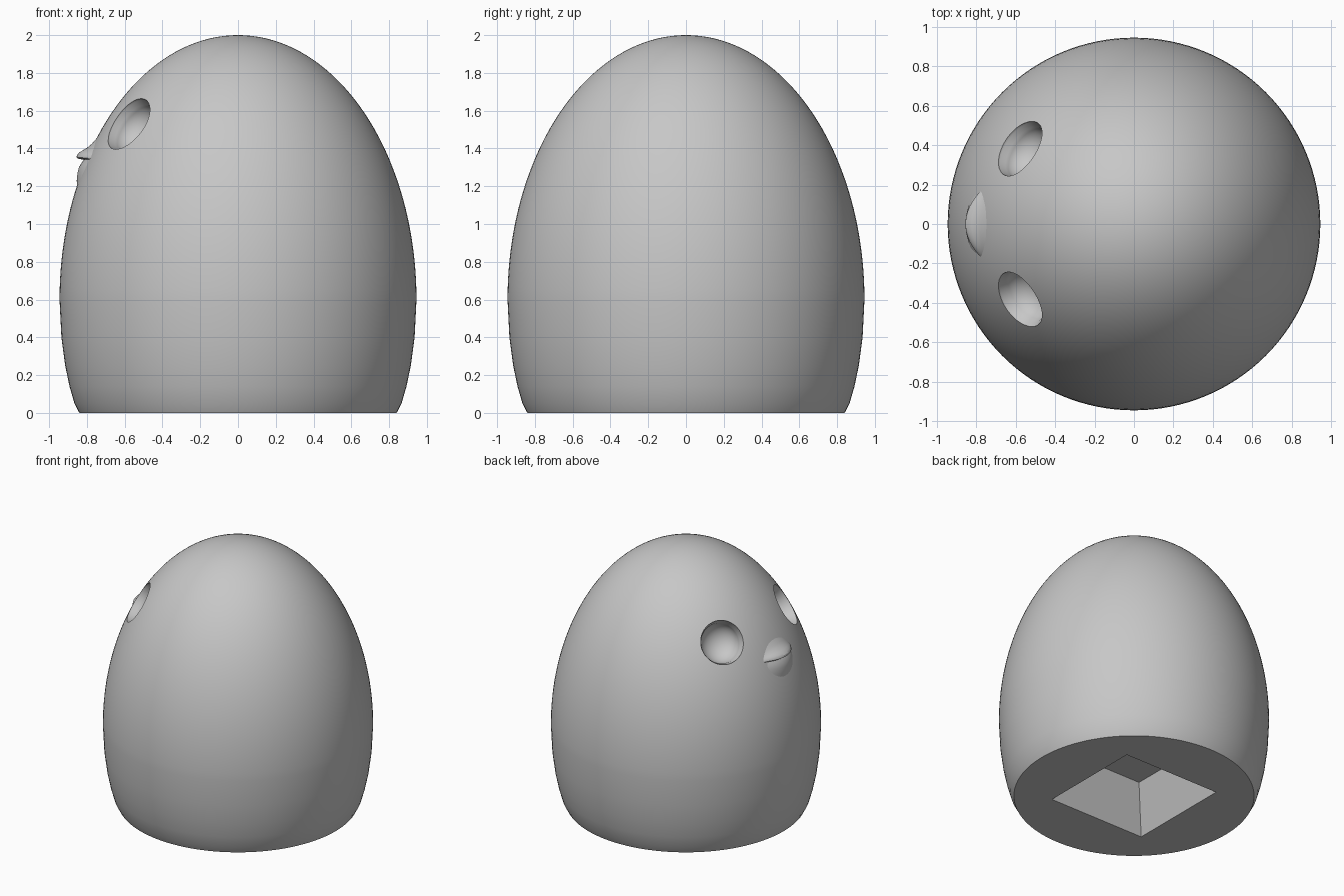
import bpy, bmesh, math
from mathutils import Vector, Matrix

if "Cube" in bpy.data.objects:
    bpy.data.objects.remove(bpy.data.objects["Cube"], do_unlink=True)

# Single plain grey
grey = bpy.data.materials.new("plain grey")
grey.use_nodes = True
colour = (0.57, 0.57, 0.57, 1)
grey.diffuse_color = colour
grey.node_tree.nodes["Principled BSDF"].inputs["Base Color"].default_value = colour

RADIUS, WAIST, CROWN = 0.945, 0.6, 1.4


def egg(z):
    """Radius of the upper body at height z."""
    return RADIUS * math.sqrt(max(0, 1 - ((z - WAIST) / CROWN) ** 2))


def finish(name, bm):
    bmesh.ops.recalc_face_normals(bm, faces=bm.faces)
    mesh = bpy.data.meshes.new(name)
    bm.to_mesh(mesh)
    bm.free()
    obj = bpy.data.objects.new(name, mesh)
    bpy.context.collection.objects.link(obj)
    mesh.materials.append(grey)
    return obj


def lathe(name, profile, segments):
    """Closed turned solid; the profile starts and ends on the axis."""
    bm = bmesh.new()
    verts = [bm.verts.new((r, 0, z)) for r, z in profile]
    edges = [bm.edges.new(pair) for pair in zip(verts, verts[1:])]
    bmesh.ops.spin(bm, geom=verts + edges, axis=(0, 0, 1), cent=(0, 0, 0),
                   angle=2 * math.pi, steps=segments)
    bmesh.ops.remove_doubles(bm, verts=bm.verts, dist=1e-5)
    return finish(name, bm)


def select(obj):
    bpy.ops.object.select_all(action='DESELECT')
    obj.select_set(True)
    bpy.context.view_layer.objects.active = obj


def cut(target, cutter):
    select(target)
    mod = target.modifiers.new("cut", 'BOOLEAN')
    mod.operation, mod.object, mod.solver = 'DIFFERENCE', cutter, 'EXACT'
    bpy.ops.object.modifier_apply(modifier=mod.name)
    bpy.data.objects.remove(cutter, do_unlink=True)


# Egg body with a tucked-in flat base
base = [(0, 0), (0.84, 0), (0.866, 0.05), (0.892, 0.14), (0.915, 0.25), (0.935, 0.4)]
angles = [math.radians(90 * i / 40) for i in range(41)]
dome = [(RADIUS * math.cos(a), WAIST + CROWN * math.sin(a)) for a in angles]
dome[-1] = (0, WAIST + CROWN)
body = lathe("body", base + dome, 128)

# Eye sockets: chamfered rim around a round bowl
bowl = [(0.143 * math.sin(a), 0.03 - 0.12 * math.cos(a) - 0.07)
        for a in (math.radians(9 * i) for i in range(11))]
bowl[0] = (0, bowl[0][1])
for side in (-1, 1):
    spot = Vector((-0.58, side * 0.385, 1.53))
    normal = Vector((spot.x / RADIUS ** 2, spot.y / RADIUS ** 2,
                     (spot.z - WAIST) / CROWN ** 2)).normalized()
    socket = lathe("socket_cutter", bowl + [(0.157, -0.014), (0.157, 0.1), (0, 0.1)], 48)
    socket.matrix_world = Matrix.Translation(spot) @ normal.to_track_quat('Z', 'Y').to_matrix().to_4x4()
    bpy.context.view_layer.update()
    cut(body, socket)

# Tapered square pocket under the base
bm = bmesh.new()
bmesh.ops.create_cube(bm, size=1)
for v in bm.verts:
    top = v.co.z > 0
    half = 0.285 if top else 0.418
    v.co = Vector((math.copysign(half, v.co.x), math.copysign(half, v.co.y),
                   0.34 if top else -0.03))
cut(body, finish("pocket_cutter", bm))

# Beak: leaf-shaped upper lip over a soft chin, lofted across the face
LIP = 1.345
section = [(1.48, -0.012), (1.45, 0.001), (1.425, 0.01), (1.405, 0.024), (1.39, 0.042),
           (1.378, 0.055), (1.365, 0.061), (1.352, 0.058), (LIP, 0.045), (1.34, 0.014),
           (1.325, 0.019), (1.3, 0.024), (1.27, 0.02), (1.23, 0.01), (1.17, -0.012)]
bm = bmesh.new()
rows = []
STEPS = 32
for i in range(STEPS + 1):
    t = 2 * i / STEPS - 1
    fade, y = 1 - t * t, 0.18 * t
    row = []
    for z, rise in section:
        height = LIP + (z - LIP) * (0.15 + 0.85 * math.sqrt(fade))
        reach = egg(height) + (rise + 0.012) * fade - 0.012
        row.append(bm.verts.new((-math.sqrt(reach ** 2 - y * y), y, height)))
    # Close the loft inside the body
    row += [bm.verts.new((-0.68, y, LIP - 0.02))]
    rows.append(row)
for a, b in zip(rows, rows[1:]):
    for j in range(len(a)):
        k = (j + 1) % len(a)
        bm.faces.new((a[j], a[k], b[k], b[j]))
bm.faces.new(rows[0])
bm.faces.new(rows[-1])
beak = finish("beak", bm)

for obj in (body, beak):
    select(obj)
    bpy.ops.object.shade_smooth_by_angle(angle=math.radians(30))
